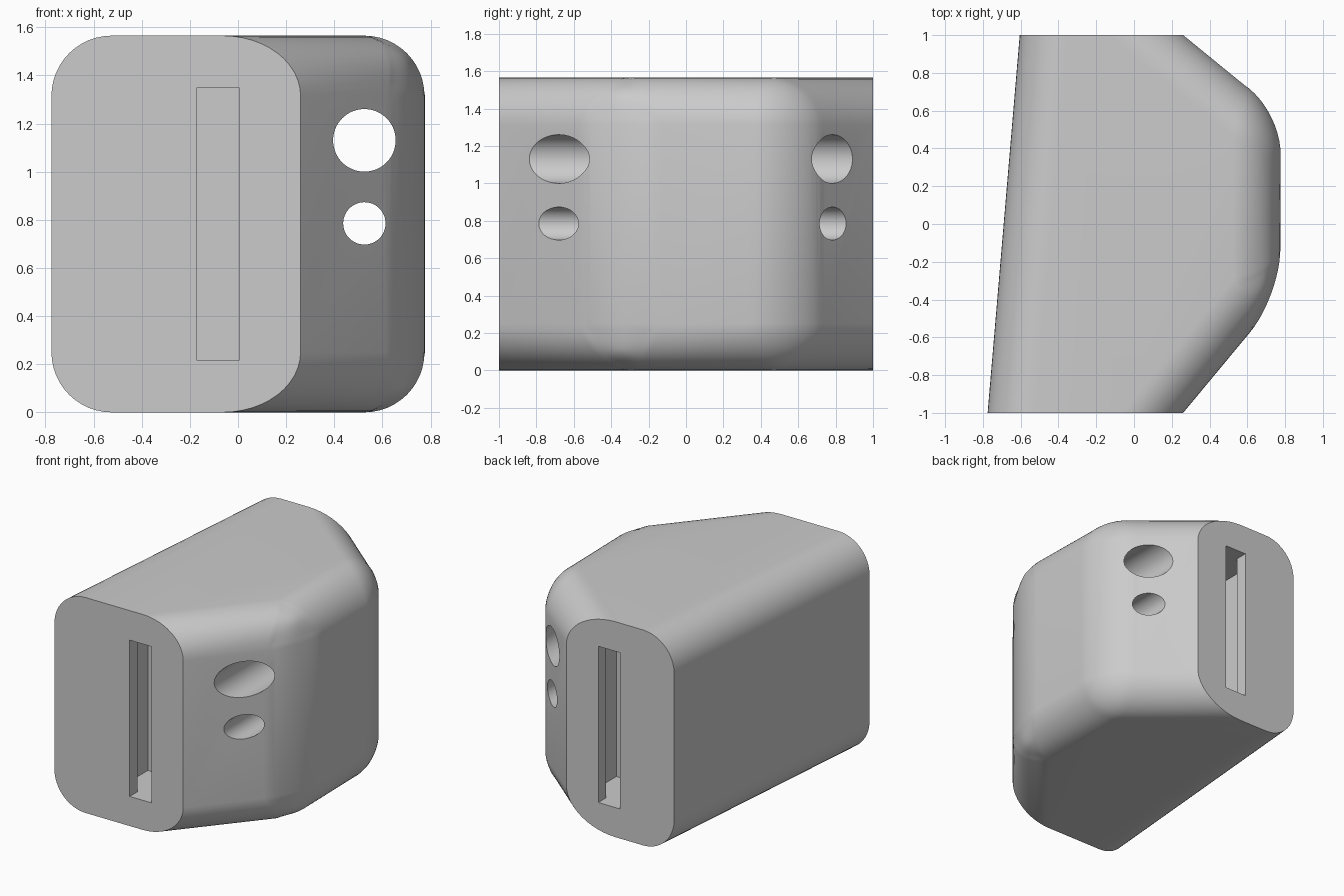
import bpy
import bmesh
from mathutils import Vector

if "Cube" in bpy.data.objects:
    bpy.data.objects.remove(bpy.data.objects["Cube"], do_unlink=True)

HEIGHT, RADIUS = 1.565, 0.25

grey = bpy.data.materials.new("light grey")
grey.use_nodes = True
grey.diffuse_color = (0.6, 0.6, 0.6, 1)
grey.node_tree.nodes["Principled BSDF"].inputs["Base Color"].default_value = (0.6, 0.6, 0.6, 1)


def make_object(name, bm):
    bmesh.ops.recalc_face_normals(bm, faces=bm.faces)
    mesh = bpy.data.meshes.new(name)
    bm.to_mesh(mesh)
    bm.free()
    mesh.materials.append(grey)
    obj = bpy.data.objects.new(name, mesh)
    bpy.context.scene.collection.objects.link(obj)
    return obj


def box_cutter(name, low, high):
    low, high = Vector(low), Vector(high)
    bm = bmesh.new()
    bmesh.ops.create_cube(bm, size=1)
    for v in bm.verts:
        v.co = (low + high) / 2 + v.co * (high - low)
    return make_object(name, bm)


def hole_cutter(name, x, z, radius):
    bpy.ops.mesh.primitive_cylinder_add(vertices=64, radius=radius, depth=3,
                                        location=(x, 0, z), rotation=(1.570796, 0, 0))
    obj = bpy.context.object
    obj.name = name
    obj.data.materials.append(grey)
    return obj


# Body: plan outline run past both ends, rounded, then trimmed flat
def along(a, b, y):
    a, b = Vector(a), Vector(b)
    return a + (b - a) * ((y - a.y) / (b.y - a.y))


left_front, left_back = (-0.775, -1), (-0.605, 1)
front_corner, back_corner = (0.775, -0.38), (0.775, 0.58)
END = 1.35
outline = [along(left_front, left_back, -END), along((0.26, -1), front_corner, -END),
           Vector(front_corner), Vector(back_corner),
           along((0.26, 1), back_corner, END), along(left_front, left_back, END)]
bm = bmesh.new()
base = bm.faces.new([bm.verts.new((p.x, p.y, 0)) for p in outline])
lid = bmesh.ops.extrude_face_region(bm, geom=[base])
bmesh.ops.translate(bm, vec=(0, 0, HEIGHT),
                    verts=[g for g in lid["geom"] if isinstance(g, bmesh.types.BMVert)])
bmesh.ops.recalc_face_normals(bm, faces=bm.faces)
rounded = [e for e in bm.edges if not any(abs(f.normal.y) > 0.99 for f in e.link_faces)]
bmesh.ops.bevel(bm, geom=rounded, offset=RADIUS, offset_type='OFFSET',
                segments=12, profile=0.5, affect='EDGES', clamp_overlap=False)
for side in (-1, 1):
    cut = bmesh.ops.bisect_plane(bm, geom=bm.verts[:] + bm.edges[:] + bm.faces[:], dist=1e-5,
                                 plane_co=(0, side, 0), plane_no=(0, side, 0), clear_outer=True)
    rim = [g for g in cut["geom_cut"] if isinstance(g, bmesh.types.BMEdge)]
    bmesh.ops.contextual_create(bm, geom=rim)
body = make_object("block_body", bm)

# Cutters: two round holes straight through, and a lipped slot at each end
cutters = [hole_cutter("large_hole", 0.525, 1.13, 0.13),
           hole_cutter("small_hole", 0.525, 0.785, 0.088)]
SLOT_LOW, SLOT_HIGH = 0.215, 1.35
for side, name in ((-1, "front"), (1, "back")):
    mouth = sorted((side * 1.1, side * 0.75))
    pocket = sorted((side * 0.91, side * 0.6))
    cutters.append(box_cutter(name + "_pocket", (-0.305, pocket[0], SLOT_LOW),
                              (0.14, pocket[1], SLOT_HIGH)))
    cutters.append(box_cutter(name + "_slot", (-0.17, mouth[0], SLOT_LOW),
                              (0.005, mouth[1], SLOT_HIGH)))

bpy.ops.object.select_all(action='DESELECT')
body.select_set(True)
bpy.context.view_layer.objects.active = body
for cutter in cutters:
    mod = body.modifiers.new(cutter.name, 'BOOLEAN')
    mod.operation, mod.solver, mod.object = 'DIFFERENCE', 'EXACT', cutter
    bpy.ops.object.modifier_apply(modifier=mod.name)
    bpy.data.objects.remove(cutter, do_unlink=True)

bpy.ops.object.shade_smooth_by_angle(angle=0.52)
